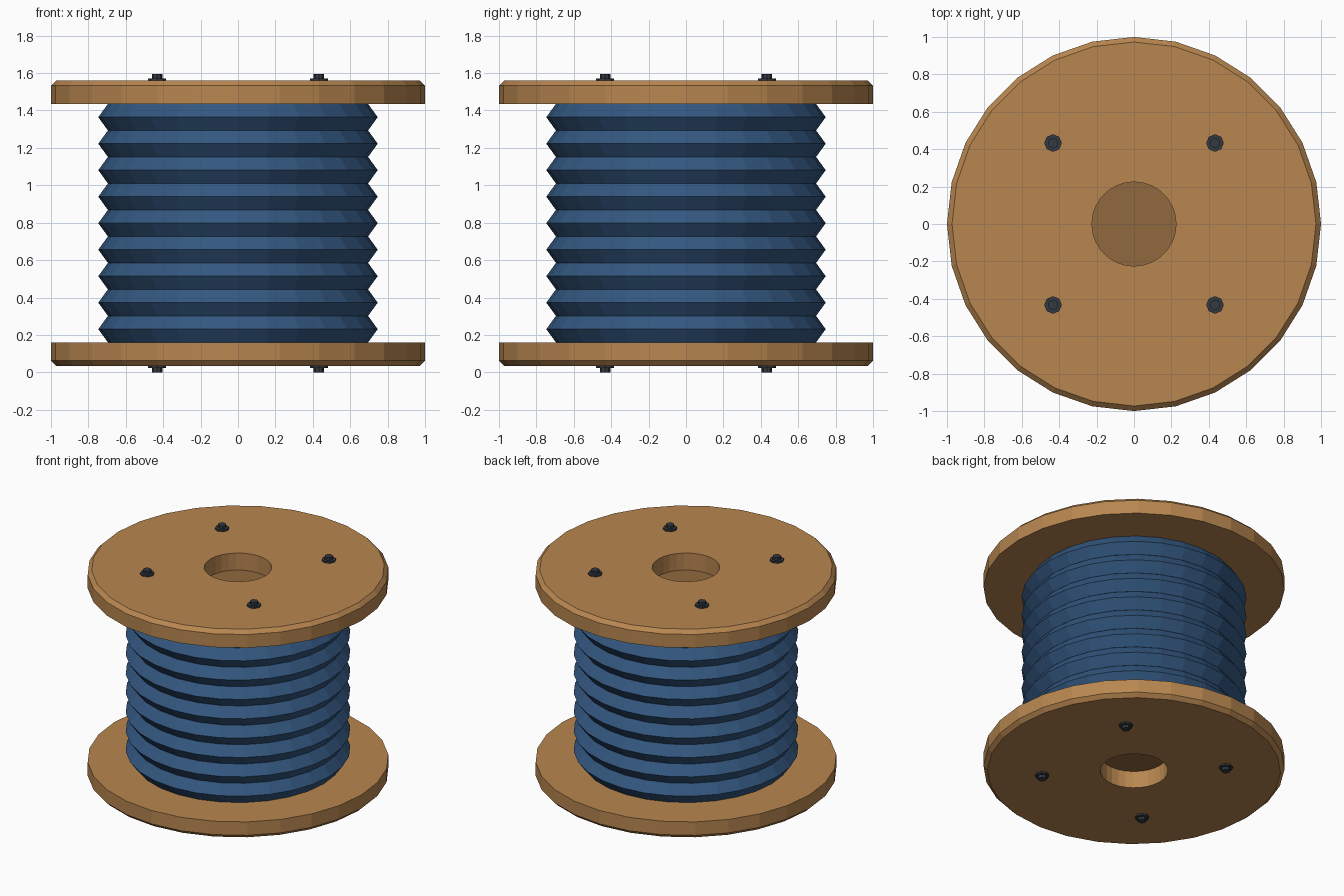
import bpy, bmesh, math

if "Cube" in bpy.data.objects:
    bpy.data.objects.remove(bpy.data.objects["Cube"])

SIDES = 28
MID = 0.7975          # height of the symmetry plane
FLANGE_IN, FLANGE_OUT = 1.435, 1.56


def material(name, colour):
    m = bpy.data.materials.new(name)
    m.diffuse_color = (*colour, 1)
    m.use_nodes = True
    m.node_tree.nodes["Principled BSDF"].inputs["Base Color"].default_value = m.diffuse_color
    return m


WOOD = material("warm wood", (0.48, 0.24, 0.08))
DARK_WOOD = material("dark wood", (0.28, 0.138, 0.047))
BLUE = material("blue cable", (0.033, 0.095, 0.216))
STEEL = material("dark steel", (0.034, 0.041, 0.053))


def lathe(name, profile, sides, mat, at=(0, 0, 0), closed=True, flip=False):
    """Spin an (r, z) profile about z; open profiles get end caps."""
    bm = bmesh.new()
    rings = []
    for r, z in profile:
        z = 2 * MID - z if flip else z
        rings.append([bm.verts.new((r * math.cos(2 * math.pi * i / sides),
                                    r * math.sin(2 * math.pi * i / sides), z))
                      for i in range(sides)])
    n = len(rings)
    for k in range(n if closed else n - 1):
        a, b = rings[k], rings[(k + 1) % n]
        for i in range(sides):
            j = (i + 1) % sides
            bm.faces.new((a[i], a[j], b[j], b[i]))
    if not closed:
        bm.faces.new(rings[0])
        bm.faces.new(rings[-1])
    bmesh.ops.recalc_face_normals(bm, faces=bm.faces)
    me = bpy.data.meshes.new(name)
    bm.to_mesh(me)
    bm.free()
    me.materials.append(mat)
    ob = bpy.data.objects.new(name, me)
    ob.location = at
    bpy.context.collection.objects.link(ob)
    return ob


# Solid drum between the flanges
lathe("core", [(0.67, 2 * MID - FLANGE_IN), (0.67, FLANGE_IN)],
      SIDES, DARK_WOOD, closed=False)

# Cable turns with a five-sided section
TURNS, R, M = 9, 0.673, 0.074
pitch = (2 * FLANGE_IN - 2 * MID) / TURNS
section = [(R + M * math.cos(2 * math.pi * k / 5), M * math.sin(2 * math.pi * k / 5))
           for k in range(5)]
for t in range(TURNS):
    z = 2 * MID - FLANGE_IN + pitch * (t + 0.5)
    lathe(f"cable_turn_{t + 1}", section, SIDES, BLUE, at=(0, 0, z))

# Flanges with a bevelled outer rim and centre hole, plus their bolts
flange = [(0.225, FLANGE_IN), (1.0, FLANGE_IN), (1.0, FLANGE_OUT - 0.027),
          (0.973, FLANGE_OUT), (0.225, FLANGE_OUT)]
bolt = [(0.047, FLANGE_OUT - 0.01), (0.047, FLANGE_OUT + 0.012),
        (0.028, FLANGE_OUT + 0.012), (0.028, 2 * MID)]
for label, flip in (("top", False), ("bottom", True)):
    lathe(f"{label}_flange", flange, SIDES, WOOD, flip=flip)
    for i, (sx, sy) in enumerate(((1, 1), (-1, 1), (-1, -1), (1, -1))):
        lathe(f"{label}_bolt_{i + 1}", bolt, 8, STEEL,
              at=(0.433 * sx, 0.433 * sy, 0), closed=False, flip=flip)
